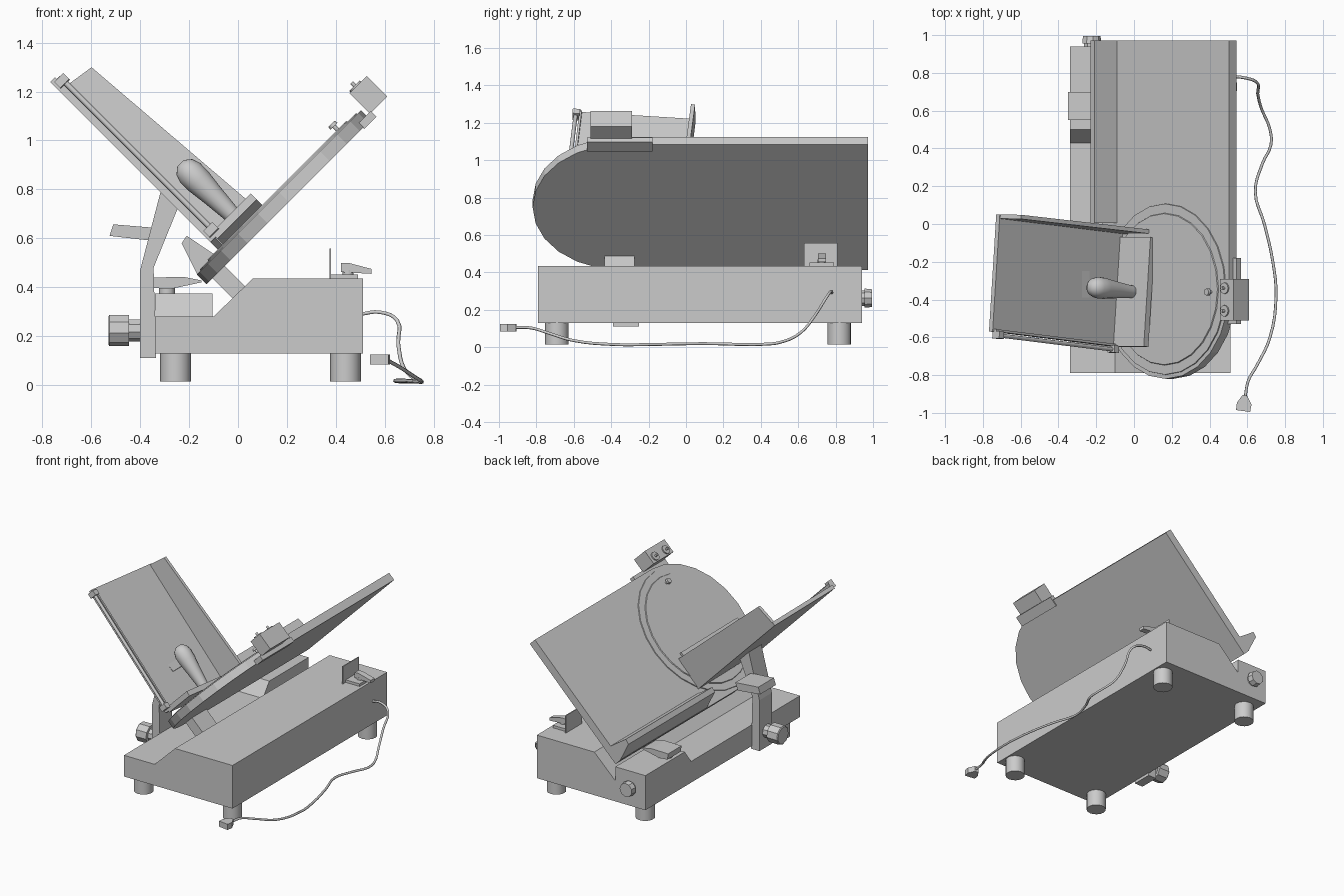
import bpy, bmesh
from math import radians, sin, cos, pi
from mathutils import Matrix, Vector

if "Cube" in bpy.data.objects:
    bpy.data.objects.remove(bpy.data.objects["Cube"])

# Placement frames: profile (p, q) and depth h are mapped into the model
XZ = Matrix(((1, 0, 0, 0), (0, 0, 1, 0), (0, 1, 0, 0), (0, 0, 0, 1)))   # profile in x,z, depth y
YZ = Matrix(((0, 0, 1, 0), (1, 0, 0, 0), (0, 1, 0, 0), (0, 0, 0, 1)))   # profile in y,z, depth x
ID = Matrix.Identity(4)
# Tilted plate: local x runs up the slope, y along the machine, z off the blade
PLATE = Matrix.Translation((0.18, -0.345, 0.775)) @ Matrix.Rotation(radians(-45), 4, 'Y')
TRAY = PLATE @ Matrix.Rotation(radians(-5), 4, 'X')


def finish(name, bm, smooth=False):
    bmesh.ops.recalc_face_normals(bm, faces=bm.faces)
    me = bpy.data.meshes.new(name)
    bm.to_mesh(me)
    bm.free()
    ob = bpy.data.objects.new(name, me)
    bpy.context.collection.objects.link(ob)
    if smooth:
        bpy.ops.object.select_all(action='DESELECT')
        bpy.context.view_layer.objects.active = ob
        ob.select_set(True)
        bpy.ops.object.shade_smooth_by_angle(angle=radians(40))
    return ob


def prism(name, pts, lo, hi, mat=ID):
    bm = bmesh.new()
    a = [bm.verts.new(mat @ Vector((p, q, lo))) for p, q in pts]
    b = [bm.verts.new(mat @ Vector((p, q, hi))) for p, q in pts]
    bm.faces.new(a)
    bm.faces.new(b)
    n = len(pts)
    for i in range(n):
        j = (i + 1) % n
        bm.faces.new((a[i], a[j], b[j], b[i]))
    return finish(name, bm)


def box(name, x, y, z, mat=ID):
    return prism(name, [(x[0], y[0]), (x[1], y[0]), (x[1], y[1]), (x[0], y[1])], z[0], z[1], mat)


def turned(name, profile, mat, sides=16, smooth=True):
    """Solid of revolution about local z from (height, radius) pairs."""
    bm = bmesh.new()
    rings = [[bm.verts.new(mat @ Vector((r * cos(2 * pi * k / sides), r * sin(2 * pi * k / sides), h)))
              for k in range(sides)] for h, r in profile]
    for a, b in zip(rings, rings[1:]):
        for k in range(sides):
            m = (k + 1) % sides
            bm.faces.new((a[k], a[m], b[m], b[k]))
    bm.faces.new(rings[0])
    bm.faces.new(rings[-1])
    return finish(name, bm, smooth)


T = Matrix.Translation

# Base housing with stepped front profile
prism("base_housing", [(-0.34, 0.13), (0.51, 0.13), (0.51, 0.435), (0.06, 0.435), (-0.1, 0.28), (-0.34, 0.28)],
      -0.79, 0.94, XZ)
prism("rear_raised_block", [(0.42, 0.27), (0.5, 0.375), (0.94, 0.375), (0.94, 0.27)], -0.34, -0.105, YZ)

# Feet
for i, (x, y) in enumerate([(-0.255, -0.69), (0.44, -0.69), (-0.255, 0.82), (0.44, 0.82)]):
    turned(f"foot_{i + 1}", [(0.015, 0.063), (0.14, 0.063)], T((x, y, 0)))

# Main plate with rounded front end
R = 0.475
outline = [(R, 1.317), (R, 0)] + [(R * cos(pi * k / 12), -R * sin(pi * k / 12)) for k in range(1, 12)]
outline += [(-R, 0), (-R, 1.317)]
prism("gauge_plate", outline, -0.038, 0.018, PLATE)
prism("gauge_lip", [(-0.364, 0.015), (-0.392, 0.159), (-0.428, 0.152), (-0.474, 0.015)], 0.35, 1.317, PLATE @ XZ)

# Blade
turned("blade_ring", [(0.01, 0.455), (0.024, 0.452)], PLATE, 24, False)
turned("blade_disc", [(0.02, 0.405), (0.03, 0.4)], PLATE, 24, False)
turned("blade_knob", [(0.025, 0.009), (0.05, 0.009), (0.05, 0.02), (0.064, 0.018)],
       PLATE @ T((0.35, -0.015, 0)), 12)

# Support strut between base and plate
box("plate_strut", (-0.44, -0.37), (-0.09, 0.07), (-0.22, -0.03), PLATE)

# Sharpener on the upper edge
box("sharpener_box", (0.49, 0.59), (-0.165, 0.055), (-0.018, 0.1), PLATE)
box("sharpener_bracket", (0.43, 0.5), (-0.185, 0.165), (-0.046, -0.012), PLATE)
for i, y in enumerate((-0.115, 0.005)):
    turned(f"sharpener_button_{i + 1}", [(0.095, 0.03), (0.108, 0.03), (0.108, 0.008), (0.125, 0.008)],
           PLATE @ T((0.527, y, 0)), 12)

# Food tray: floor, fence, front lip
box("tray_floor", (-0.342, -0.315), (-0.31, 0.31), (0.045, 0.975), TRAY)
prism("tray_fence", [(-0.342, 0.045), (-0.11, 0.06), (-0.18, 0.95), (-0.342, 0.975)], 0.29, 0.312, TRAY @ XZ)
box("tray_front_lip", (-0.342, -0.295), (-0.31, -0.297), (0.045, 0.965), TRAY)

# Guide rod with end blocks
turned("guide_rod", [(0.06, 0.011), (0.96, 0.011)], TRAY @ T((-0.3, -0.328, 0)), 12)
for i, n in enumerate((0.06, 0.925)):
    box(f"rod_block_{i + 1}", (-0.33, -0.278), (-0.345, -0.305), (n, n + 0.035), TRAY)

# Pusher plate and handle
box("pusher_plate", (-0.312, -0.085), (-0.31, 0.27), (0.035, 0.07), TRAY)
turned("pusher_handle", [(0.06, 0.033), (0.1, 0.036), (0.2, 0.046), (0.28, 0.056), (0.33, 0.057),
                         (0.365, 0.045), (0.385, 0.02)], TRAY @ T((-0.2, -0.02, 0)), 16)

# Carriage arm
prism("carriage_arm", [(-0.4, 0.11), (-0.335, 0.11), (-0.345, 0.48), (-0.235, 0.75), (-0.31, 0.815), (-0.4, 0.47)],
      -0.39, -0.25, XZ)
prism("carriage_lever", [(-0.525, 0.61), (-0.51, 0.657), (-0.33, 0.642), (-0.35, 0.59)], -0.255, -0.08, XZ)
turned("carriage_knob", [(-0.53, 0.06), (-0.525, 0.066), (-0.445, 0.066), (-0.445, 0.046), (-0.39, 0.046)],
       T((0, -0.33, 0.225)) @ Matrix.Rotation(radians(90), 4, 'Y'), 9, False)

# Clamp handle on the raised block
prism("clamp_handle", [(-0.35, 0.44), (-0.345, 0.398), (-0.28, 0.392), (-0.15, 0.42), (-0.15, 0.428), (-0.22, 0.442)],
      0.55, 0.7, XZ)
turned("clamp_post", [(0.37, 0.033), (0.4, 0.033)], T((-0.29, 0.62, 0)), 12)

# Thickness dial on the rear face
turned("rear_dial", [(0.93, 0.042), (0.955, 0.042), (0.955, 0.052), (0.995, 0.048)],
       T((-0.225, 0, 0.262)) @ Matrix.Rotation(radians(-90), 4, 'X'), 9, False)

# Switch unit on top
box("switch_shield", (0.374, 0.381), (0.63, 0.81), (0.43, 0.558))
box("switch_base", (0.38, 0.49), (0.66, 0.79), (0.43, 0.453))
turned("switch_post", [(0.44, 0.022), (0.47, 0.022)], T((0.45, 0.725, 0)), 12)
prism("switch_lever", [(0.42, 0.462), (0.545, 0.455), (0.545, 0.475), (0.45, 0.5), (0.42, 0.498)], 0.705, 0.748, XZ)

# Power cord and plug
path = [(0.5, 0.78, 0.29), (0.58, 0.775, 0.298), (0.65, 0.75, 0.265), (0.655, 0.69, 0.17), (0.675, 0.61, 0.075),
        (0.72, 0.5, 0.025), (0.725, 0.42, 0.016), (0.68, 0.32, 0.014), (0.642, 0.17, 0.018), (0.69, 0, 0.018),
        (0.735, -0.2, 0.014), (0.752, -0.38, 0.014), (0.72, -0.6, 0.035), (0.65, -0.75, 0.08),
        (0.605, -0.83, 0.103), (0.588, -0.92, 0.105)]
cu = bpy.data.curves.new("power_cord", 'CURVE')
cu.dimensions = '3D'
cu.bevel_depth = 0.008
cu.bevel_resolution = 1
cu.resolution_u = 4
cu.use_fill_caps = True
sp = cu.splines.new('BEZIER')
sp.bezier_points.add(len(path) - 1)
for bp, co in zip(sp.bezier_points, path):
    bp.co = co
    bp.handle_left_type = bp.handle_right_type = 'AUTO'
bpy.context.collection.objects.link(bpy.data.objects.new("power_cord", cu))
prism("power_plug", [(0.575, -0.905), (0.6, -0.91), (0.622, -0.955), (0.615, -0.995), (0.54, -0.985), (0.545, -0.945)],
      0.085, 0.125)
